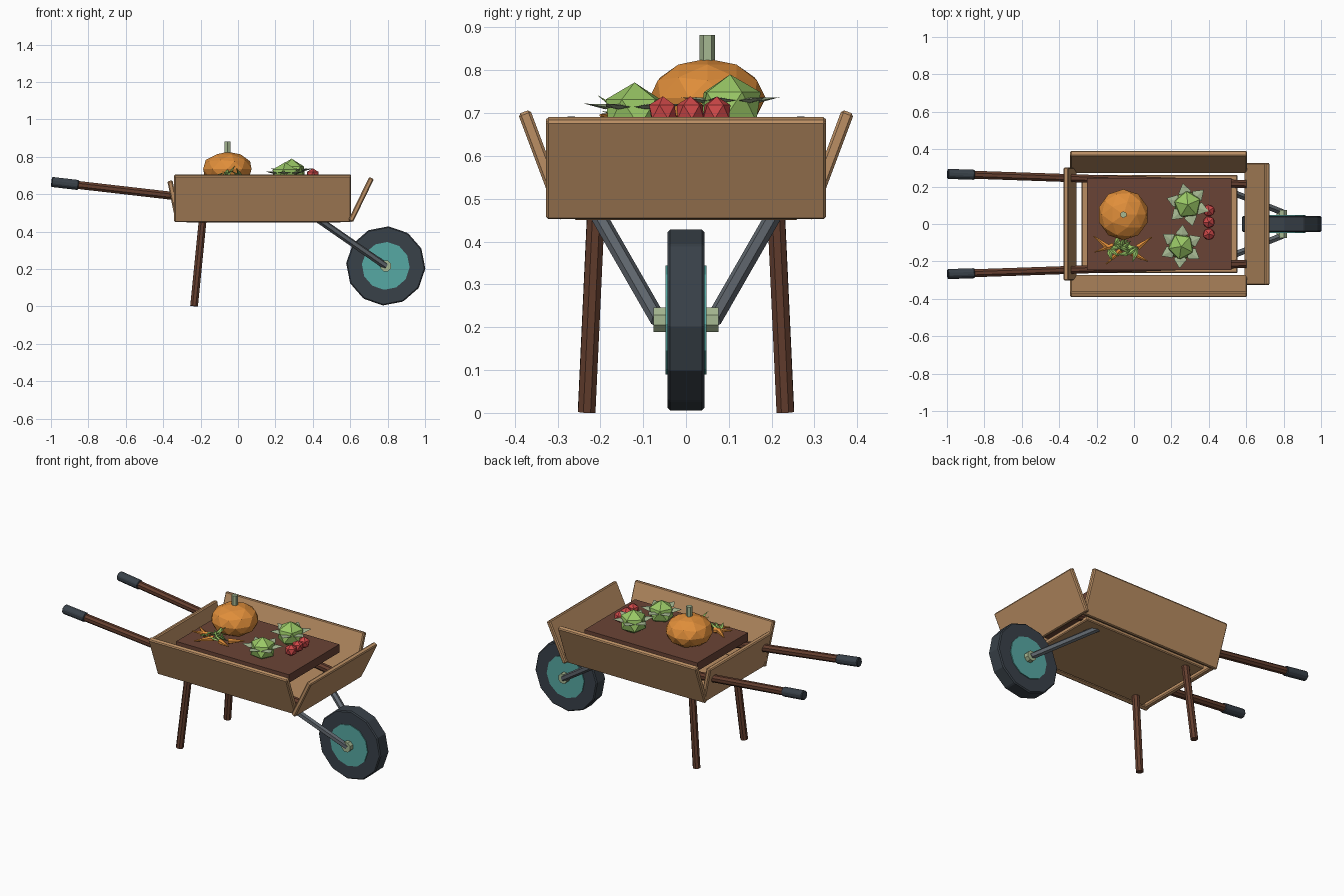
import bpy, bmesh, math, random
from mathutils import Vector, Matrix

if "Cube" in bpy.data.objects:
    bpy.data.objects.remove(bpy.data.objects["Cube"])

random.seed(4)

def srgb(r, g, b):
    f = lambda c: c / 12.92 if c <= 0.04045 else ((c + 0.055) / 1.055) ** 2.4
    return (f(r / 255), f(g / 255), f(b / 255), 1)

def material(name, *rgb):
    m = bpy.data.materials.new(name)
    m.diffuse_color = srgb(*rgb)
    m.use_nodes = True
    m.node_tree.nodes["Principled BSDF"].inputs["Base Color"].default_value = m.diffuse_color
    return m

WOOD = material("light wood", 187, 143, 100)
DARK = material("dark wood", 100, 62, 46)
SOIL = material("soil brown", 106, 68, 54)
RUBBER = material("rubber black", 57, 65, 73)
METAL = material("strut grey", 98, 105, 112)
TEAL = material("wheel teal", 86, 168, 163)
ORANGE = material("pumpkin orange", 224, 142, 58)
RED = material("tomato red", 206, 72, 72)
GREEN = material("leaf green", 154, 200, 102)
SAGE = material("sage green", 166, 184, 146)

def finish(name, bm, mat, bevel=0):
    bmesh.ops.recalc_face_normals(bm, faces=bm.faces)
    me = bpy.data.meshes.new(name)
    bm.to_mesh(me)
    bm.free()
    me.materials.append(mat)
    ob = bpy.data.objects.new(name, me)
    bpy.context.collection.objects.link(ob)
    if bevel:
        mod = ob.modifiers.new("bevel", 'BEVEL')
        mod.width = bevel
        mod.segments = 1
    return ob

def box(name, lo, hi, mat, bevel=0):
    lo, hi = Vector(lo), Vector(hi)
    bm = bmesh.new()
    bmesh.ops.create_cube(bm, size=1, matrix=Matrix.Translation((lo + hi) / 2)
                          @ Matrix.Diagonal((*(hi - lo), 1)))
    return finish(name, bm, mat, bevel)

def rod(name, a, b, r1, mat, r2=None, sides=8, turn=0, bevel=0):
    """Straight round bar or cone from a to b."""
    a, b = Vector(a), Vector(b)
    d = b - a
    bm = bmesh.new()
    bmesh.ops.create_cone(bm, cap_ends=True, segments=sides, radius1=r1,
                          radius2=r1 if r2 is None else r2, depth=d.length,
                          matrix=Matrix.Translation((a + b) / 2)
                          @ d.to_track_quat('Z', 'Y').to_matrix().to_4x4()
                          @ Matrix.Rotation(turn, 4, 'Z'))
    return finish(name, bm, mat, bevel)

def board(name, low, high, along, thick, mat):
    """Leaning board: centre line low->high, spanning +-along."""
    low, high, along = Vector(low), Vector(high), Vector(along)
    n = (high - low).cross(along).normalized() * thick / 2
    bm = bmesh.new()
    corners = [low - along, low + along, high + along, high - along]
    f = [bm.verts.new(c + n) for c in corners]
    k = [bm.verts.new(c - n) for c in corners]
    bm.faces.new(f)
    bm.faces.new(k[::-1])
    for i in range(4):
        j = (i + 1) % 4
        bm.faces.new((f[i], k[i], k[j], f[j]))
    return finish(name, bm, mat, 0.006)

def ball(name, c, size, mat, sub=1, turn=0):
    bm = bmesh.new()
    bmesh.ops.create_icosphere(bm, subdivisions=sub, radius=1,
                               matrix=Matrix.Translation(c) @ Matrix.Rotation(turn, 4, 'Z')
                               @ Matrix.Diagonal((*size, 1)))
    return finish(name, bm, mat)

def leaf(name, a, b, width, mat, thick=0.006):
    """Thin diamond leaf from a to b."""
    a, b = Vector(a), Vector(b)
    d = b - a
    side = d.cross(Vector((0, 0, 1))).normalized() * width / 2
    up = side.cross(d).normalized() * thick
    mid = a + d * 0.4
    bm = bmesh.new()
    p, q = bm.verts.new(a), bm.verts.new(b)
    ring = [bm.verts.new(mid + o) for o in (side, up, -side, -up)]
    for i in range(4):
        bm.faces.new((p, ring[i], ring[(i + 1) % 4]))
        bm.faces.new((q, ring[i], ring[(i + 1) % 4]))
    return finish(name, bm, mat)

# Tray: floor, flared boards and soil slab
box("tray_floor", (-0.28, -0.262, 0.45), (0.553, 0.262, 0.478), WOOD, 0.005)
for s, tag in ((-1, "right"), (1, "left")):
    board("tray_side_" + tag, (0.132, s * 0.285, 0.455), (0.132, s * 0.378, 0.703),
          (0.473, 0, 0), 0.03, WOOD)
board("tray_nose", (0.602, 0, 0.456), (0.714, 0, 0.687), (0, 0.327, 0), 0.028, WOOD)
board("tray_tail", (-0.32, 0, 0.456), (-0.364, 0, 0.672), (0, 0.302, 0), 0.028, WOOD)
box("soil", (-0.25, -0.246, 0.607), (0.52, 0.246, 0.657), SOIL)

# Handles, grips, legs and wheel struts, mirrored across y
for s, tag in ((-1, "right"), (1, "left")):
    a, b = Vector((-0.997, s * 0.268, 0.666)), Vector((0.6, s * 0.213, 0.482))
    rod("handle_" + tag, a.lerp(b, 0.02), b, 0.023, DARK, turn=math.pi / 8)
    rod("grip_" + tag, a, a.lerp(b, 0.09), 0.029, RUBBER, turn=math.pi / 8, bevel=0.004)
    rod("leg_" + tag, (-0.235, s * 0.232, 0.002), (-0.183, s * 0.208, 0.52), 0.022, DARK)
    rod("strut_" + tag, (0.43, s * 0.207, 0.465), (0.79, s * 0.064, 0.216), 0.019, METAL, sides=6)

# Wheel
W = Vector((0.79, 0, 0.217))
Y = Vector((0, 1, 0))
rod("tyre", W - Y * 0.043, W + Y * 0.043, 0.212, RUBBER, sides=12,
    turn=math.radians(4), bevel=0.006)
rod("wheel_disc", W - Y * 0.048, W + Y * 0.048, 0.128, TEAL, sides=12, turn=math.radians(4))
rod("axle_hub", W - Y * 0.076, W + Y * 0.076, 0.031, SAGE, turn=math.pi / 8)

# Pumpkin
ball("pumpkin", (-0.057, 0.05, 0.735), (0.136, 0.136, 0.092), ORANGE, sub=2)
rod("pumpkin_stem", (-0.057, 0.05, 0.81), (-0.057, 0.05, 0.882), 0.018, SAGE, sides=6)

# Cabbages with a ring of outer leaves
for n, (x, y, r, h) in enumerate([(0.287, 0.103, 0.08, 0.715), (0.252, -0.12, 0.076, 0.7)], 1):
    ball(f"cabbage_{n}", (x, y, h), (r, r, r * 0.94), GREEN, turn=0.4 * n)
    for i in range(6):
        t = i * math.tau / 6 + 0.75 * n
        d = Vector((math.cos(t), math.sin(t), 0))
        c = Vector((x, y, h + 0.01))
        leaf(f"cabbage_{n}_leaf_{i}", c + d * 0.035, c + d * 0.118 + Vector((0, 0, 0.012)),
             0.07, SAGE)

# Tomatoes
for n, y in enumerate((-0.054, 0.01, 0.072), 1):
    ball(f"tomato_{n}", (0.4, y, 0.703), (0.036,) * 3, RED, turn=n)

# Carrots: tip to head, with a tuft of leaves at each head
for n, (tx, ty, hx, hy) in enumerate([(-0.215, -0.065, -0.14, -0.125), (-0.21, -0.15, -0.11, -0.115),
                                      (-0.15, -0.215, -0.07, -0.14), (0.095, -0.07, 0.02, -0.125),
                                      (0.075, -0.2, -0.01, -0.155)], 1):
    head, tip = Vector((hx, hy, 0.685)), Vector((tx, ty, 0.675 + 0.01 * (n % 3)))
    rod(f"carrot_{n}", head, tip, 0.018, ORANGE, r2=0.003, sides=6)
    d = (head - tip).normalized()
    for i, ang in enumerate((-0.6, 0, 0.6)):
        e = Matrix.Rotation(ang, 3, 'Z') @ d
        leaf(f"carrot_{n}_leaf_{i}", head, head + e * random.uniform(0.07, 0.095)
             + Vector((0, 0, random.uniform(0.015, 0.065))), 0.026, GREEN)
